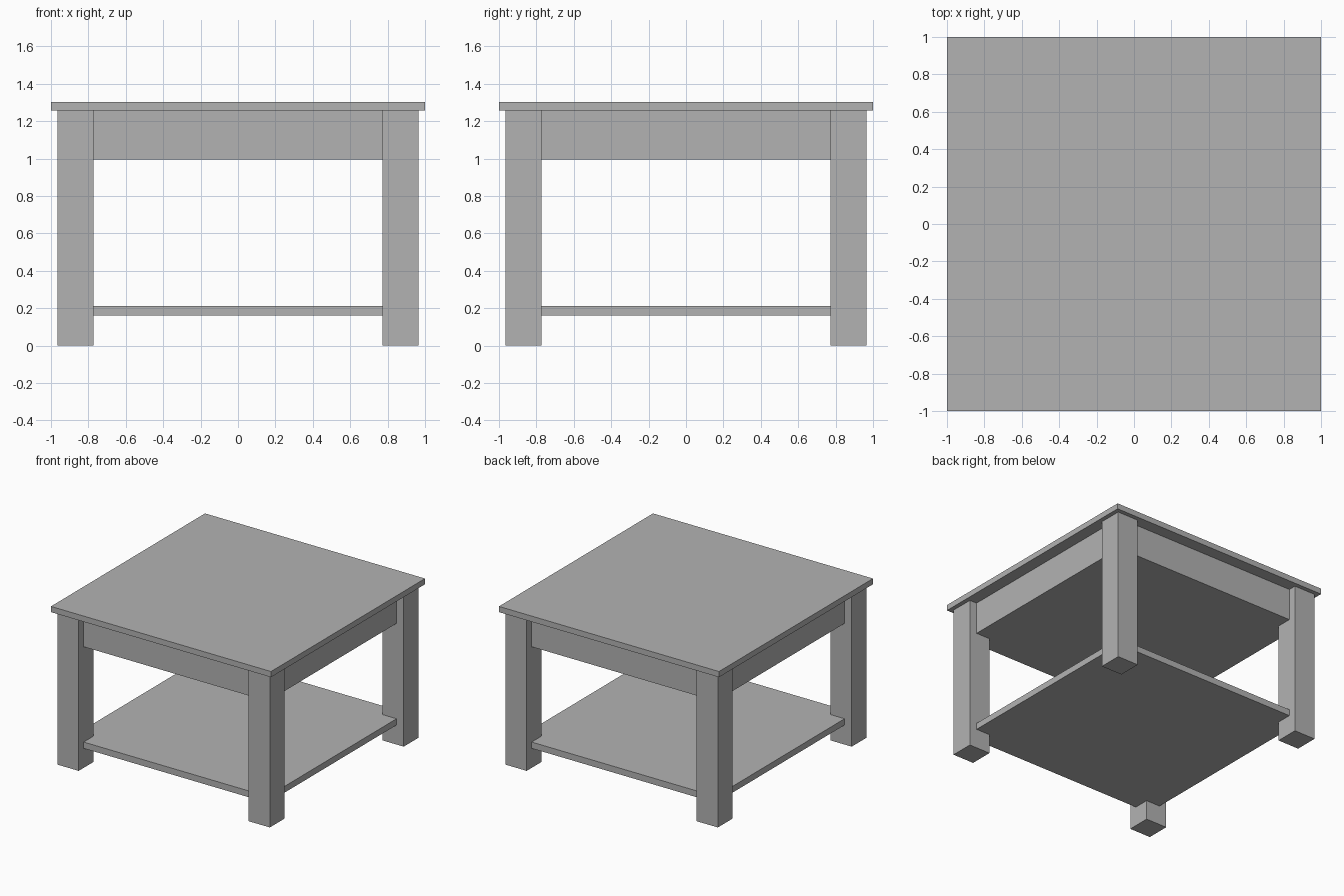
import bpy

# Remove the default cube only
cube = bpy.data.objects.get("Cube")
if cube:
    bpy.data.objects.remove(cube, do_unlink=True)

# Single flat grey
grey = bpy.data.materials.new("plain_grey")
grey.use_nodes = True
colour = (0.45, 0.45, 0.45, 1)
grey.diffuse_color = colour
grey.node_tree.nodes["Principled BSDF"].inputs["Base Color"].default_value = colour


def box(name, x, y, z):
    """Box spanning the given (low, high) ranges."""
    spans = (x, y, z)
    bpy.ops.mesh.primitive_cube_add(size=1, location=[(a + b) / 2 for a, b in spans])
    obj = bpy.context.object
    obj.name = name
    obj.scale = [b - a for a, b in spans]
    bpy.ops.object.transform_apply(location=False, rotation=False, scale=True)
    obj.data.materials.append(grey)
    return obj


LEG_OUT, LEG_IN = 0.965, 0.773
PANEL = 0.9
TOP_Z = 1.257

# Table top, solid apron block and lower shelf
box("table_top", (-1, 1), (-1, 1), (TOP_Z, 1.304))
box("apron", (-PANEL, PANEL), (-PANEL, PANEL), (0.995, TOP_Z))
box("lower_shelf", (-PANEL, PANEL), (-PANEL, PANEL), (0.16, 0.212))

# Four square legs
for side, sx in (("left", 1), ("right", -1)):
    for end, sy in (("front", -1), ("back", 1)):
        box(f"{end}_{side}_leg",
            sorted((sx * LEG_IN, sx * LEG_OUT)),
            sorted((sy * LEG_IN, sy * LEG_OUT)),
            (0, TOP_Z))
